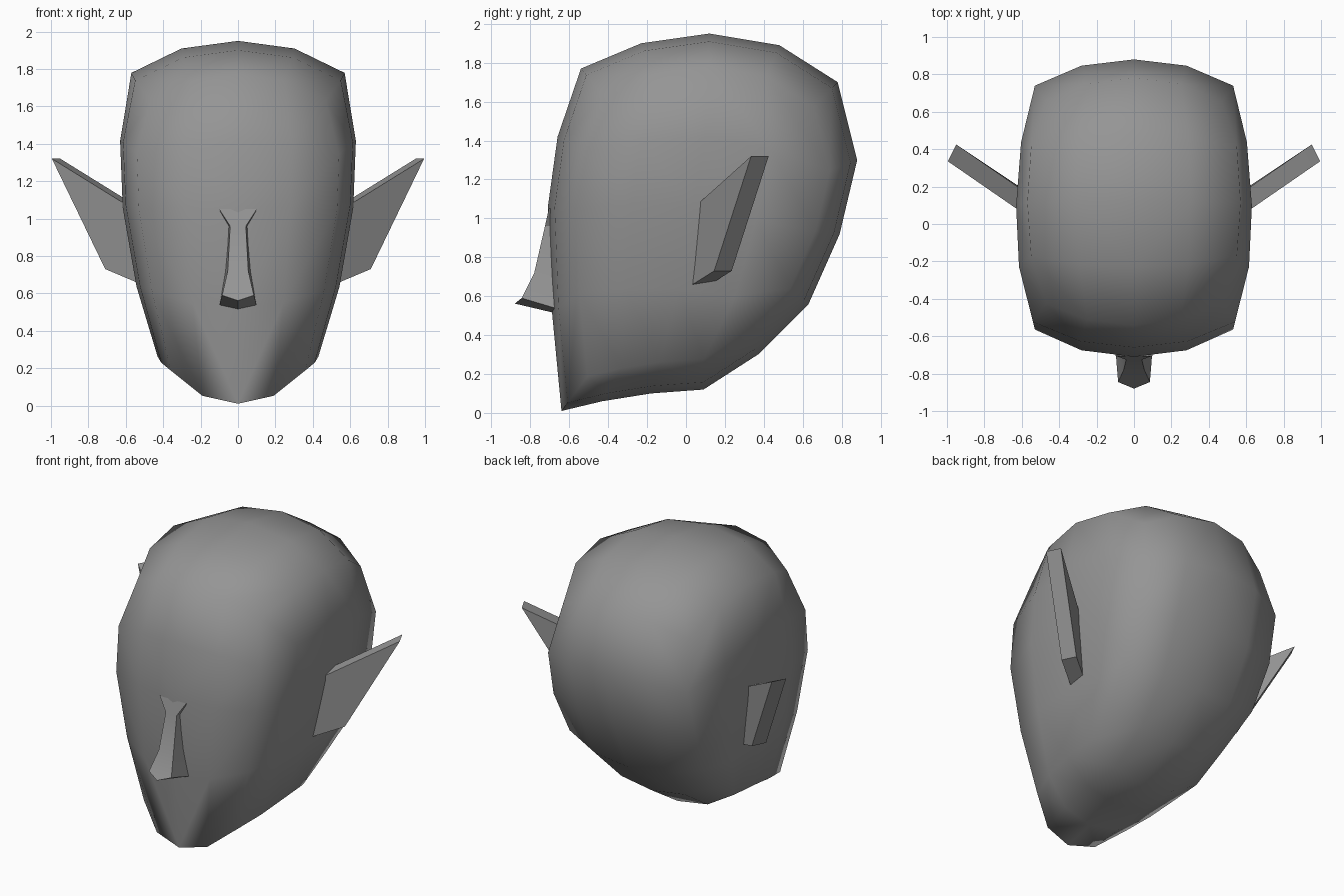
import bpy, bmesh, math
from mathutils import Vector

cube = bpy.data.objects.get("Cube")
if cube:
    bpy.data.objects.remove(cube, do_unlink=True)

grey = bpy.data.materials.new("plain grey")
grey.use_nodes = True
colour = (0.3, 0.3, 0.3, 1)
grey.diffuse_color = colour
grey.node_tree.nodes["Principled BSDF"].inputs["Base Color"].default_value = colour


def finish(name, bm, angle):
    """Turn a bmesh into a shaded object with consistent normals."""
    bmesh.ops.remove_doubles(bm, verts=bm.verts, dist=0.0005)
    bmesh.ops.recalc_face_normals(bm, faces=bm.faces)
    mesh = bpy.data.meshes.new(name)
    bm.to_mesh(mesh)
    bm.free()
    mesh.materials.append(grey)
    obj = bpy.data.objects.new(name, mesh)
    bpy.context.collection.objects.link(obj)
    bpy.ops.object.select_all(action='DESELECT')
    obj.select_set(True)
    bpy.context.view_layer.objects.active = obj
    bpy.ops.object.shade_smooth_by_angle(angle=math.radians(angle))
    return obj


def add_face(bm, points):
    bm.faces.new([bm.verts.new(p) for p in points])


# Head: middle profile (y, z) over the crown, down the back, under the jaw, up the face
profile = [(-.54, 1.77), (-.23, 1.9), (.12, 1.95), (.48, 1.89),
           (.78, 1.7), (.88, 1.3), (.79, .92), (.63, .56),
           (.37, .3), (.09, .12), (-.18, .1), (-.43, .06),
           (-.64, .01), (-.69, .53), (-.71, 1.06), (-.66, 1.42)]
# Half width of the outer ring at each profile point
width = [.47, .55, .57, .55, .47, .53, .54, .51,
         .45, .43, .43, .41, .36, .46, .53, .54]
centre = Vector((0, .1, 1))


def ring(scale, spread):
    return [centre + Vector((w * spread, (y - centre.y) * scale, (z - centre.z) * scale))
            for (y, z), w in zip(profile, width)]


rings = [ring(1, 0), ring(.957, .53), ring(.82, 1)]
outer = rings[2]


def cheek(i, j):
    """Point of the side patch, blended from its four borders."""
    u, v = i / 4, j / 4
    top, back, low, front = outer[i], outer[4 + j], outer[12 - i], outer[-j % 16]
    a, b, c, d = outer[0], outer[4], outer[12], outer[8]
    corners = (a * (1 - u) + b * u) * (1 - v) + (c * (1 - u) + d * u) * v
    p = top * (1 - v) + low * v + front * (1 - u) + back * u - corners
    p.x += .3 * u * (1 - u) * v * (1 - v)
    return p


bm = bmesh.new()
for side in (1, -1):
    flip = lambda p: (p.x * side, p.y, p.z)
    for a, b in zip(rings, rings[1:]):
        for n in range(16):
            m = (n + 1) % 16
            add_face(bm, map(flip, (a[n], a[m], b[m], b[n])))
    for i in range(4):
        for j in range(4):
            quad = cheek(i, j), cheek(i + 1, j), cheek(i + 1, j + 1), cheek(i, j + 1)
            add_face(bm, map(flip, quad))
finish("head", bm, 80)

# Nose: stations of ridge and base points, mirrored, with a pointed tip
ridge = [(.1, -.705, 1.05), (.042, -.725, .96), (.055, -.78, .72), (.085, -.845, .59)]
base = [(.1, -.68, 1.05), (.06, -.66, .96), (.07, -.66, .72), (.1, -.66, .535)]
tip, root = (0, -.88, .562), (0, -.66, .51)
bm = bmesh.new()
mirror = lambda p: (-p[0], p[1], p[2])
for n in range(3):
    for f in (lambda p: p, mirror):
        add_face(bm, [f(p) for p in (ridge[n], ridge[n + 1], base[n + 1], base[n])])
    end = [ridge[n + 1], tip, mirror(ridge[n + 1])] if n == 2 else [ridge[n + 1], mirror(ridge[n + 1])]
    add_face(bm, [mirror(ridge[n]), ridge[n]] + end)
for f in (lambda p: p, mirror):
    add_face(bm, [tip, f(ridge[3]), f(base[3]), root])
finish("nose", bm, 30)

# Ears: a pointed outline extruded backwards, one for each side
outline = [(.5, 0, 1.02), (.64, .09, 1.1), (.995, .335, 1.32), (.71, .145, .73), (.45, -.03, .62)]
for name, side in (("left_ear", 1), ("right_ear", -1)):
    bm = bmesh.new()
    front = bm.faces.new([bm.verts.new((x * side, y, z)) for x, y, z in outline])
    back = bmesh.ops.extrude_face_region(bm, geom=[front], use_keep_orig=True)
    moved = [v for v in back["geom"] if isinstance(v, bmesh.types.BMVert)]
    bmesh.ops.translate(bm, verts=moved, vec=(-.045 * side, .09, 0))
    finish(name, bm, 30)
